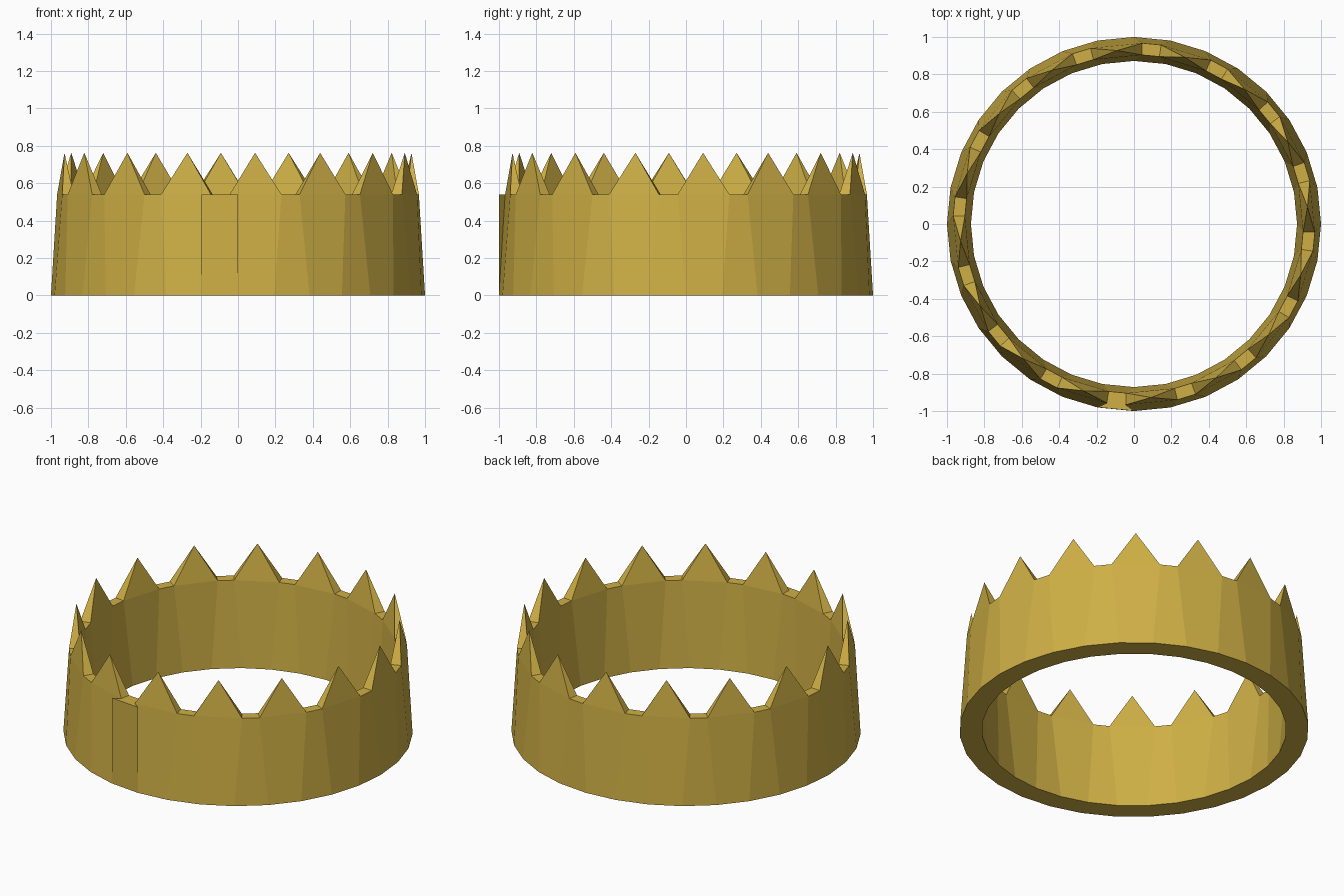
import bpy, bmesh
from math import sin, cos, radians

if "Cube" in bpy.data.objects:
    bpy.data.objects.remove(bpy.data.objects["Cube"])

POINTS = 16
STEP = 360 / POINTS
BAND_Z, TIP_Z = 0.54, 0.762
R_OUT, R_IN = 1.0, 0.872          # bottom rim radii
T_OUT, T_IN = 0.968, 0.905        # band top radii
FLAT = 3.0                        # half angle of the flat between spikes


def polar(r, deg, z):
    # angle measured counter-clockwise from the front (-y)
    a = radians(deg)
    return (r * sin(a), -r * cos(a), z)


def make_object(name, bm, mat):
    bmesh.ops.recalc_face_normals(bm, faces=bm.faces[:])
    me = bpy.data.meshes.new(name)
    bm.to_mesh(me)
    bm.free()
    me.materials.append(mat)
    ob = bpy.data.objects.new(name, me)
    bpy.context.collection.objects.link(ob)
    return ob


gold = bpy.data.materials.new("gold")
gold.diffuse_color = (0.62, 0.43, 0.06, 1)
gold.use_nodes = True
gold.node_tree.nodes["Principled BSDF"].inputs["Base Color"].default_value = gold.diffuse_color

# Crown band: 32 columns alternating narrow flats and spiked sections
bm = bmesh.new()
cols = []
for k in range(POINTS):
    mid = -STEP / 4 + STEP * k
    for s in (-1, 1):
        low, top = mid + s * STEP / 4, mid + s * FLAT
        cols.append([bm.verts.new(polar(r, a, z)) for r, a, z in (
            (R_OUT, low, 0), (T_OUT, top, BAND_Z),
            (T_IN, top, BAND_Z), (R_IN, low, 0))])

for i, a in enumerate(cols):
    b = cols[(i + 1) % len(cols)]
    bm.faces.new((a[0], b[0], b[1], a[1]))     # outer wall
    bm.faces.new((b[3], a[3], a[2], b[2]))     # inner wall
    bm.faces.new((a[3], b[3], b[0], a[0]))     # underside
    rim = (a[1], b[1], b[2], a[2])
    if i % 2 == 0:
        bm.faces.new(rim)                      # flat between spikes
    else:
        # four-sided spike
        tip = bm.verts.new(polar(0.932, -STEP / 4 + STEP * (i // 2 + 0.5), TIP_Z))
        for j in range(4):
            bm.faces.new((rim[j], rim[(j + 1) % 4], tip))
make_object("crown_band", bm, gold)

# Front panel: upright wedge standing over one flat column
bm = bmesh.new()
lo = [bm.verts.new(polar(R_OUT, t, 0)) for t in (-STEP / 2, 0)]
hi = [bm.verts.new(polar(R_OUT - 0.001, t, BAND_Z)) for t in (-STEP / 2, 0)]
back = [bm.verts.new(polar(T_OUT, -STEP / 4 + s * FLAT, BAND_Z)) for s in (-1, 1)]
bm.faces.new((lo[0], lo[1], hi[1], hi[0]))
bm.faces.new((hi[0], hi[1], back[1], back[0]))
bm.faces.new((lo[0], hi[0], back[0]))
bm.faces.new((lo[1], back[1], hi[1]))
bm.faces.new((lo[1], lo[0], back[0], back[1]))
make_object("front_panel", bm, gold)
